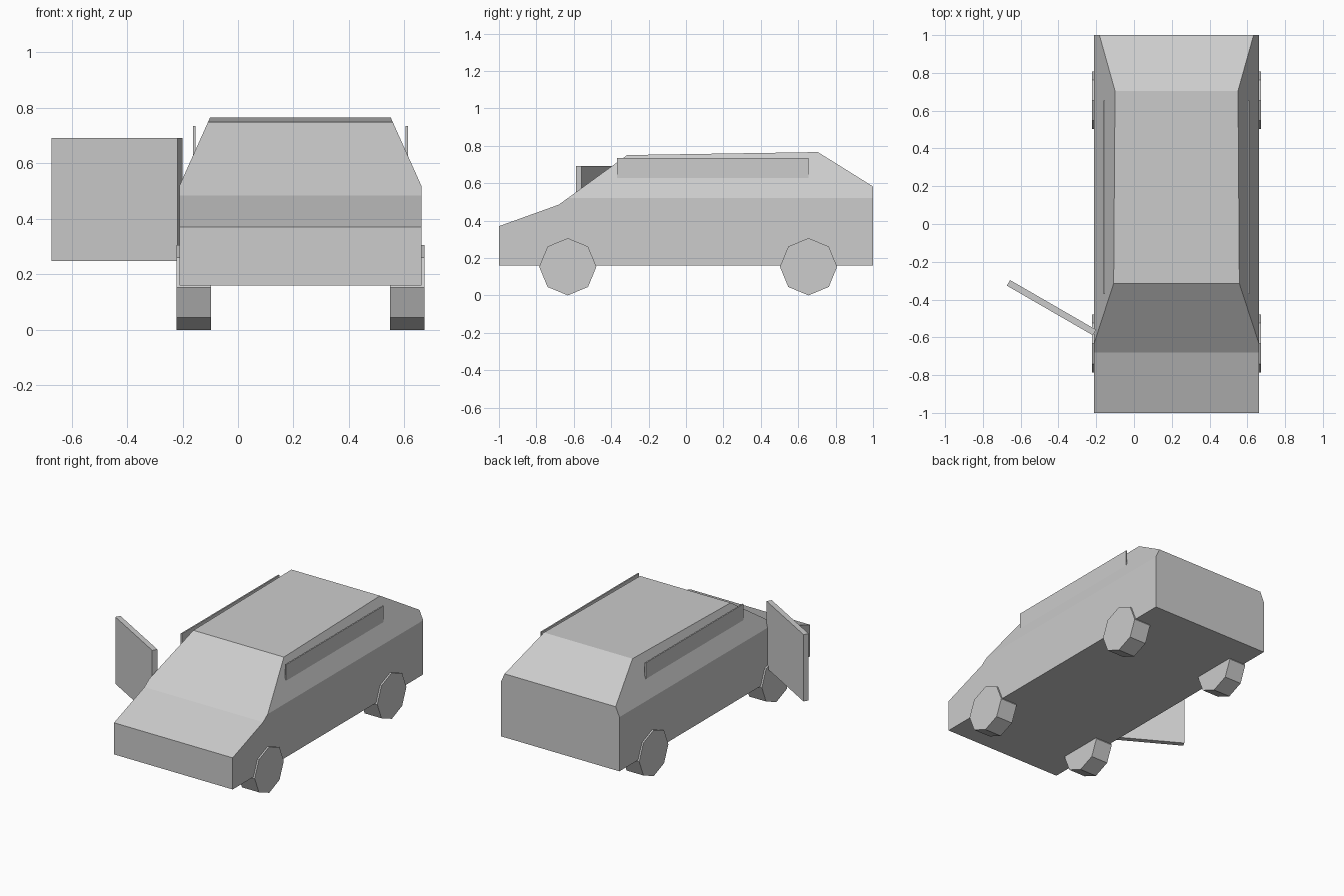
import bpy, bmesh, math
from mathutils import Matrix

if "Cube" in bpy.data.objects:
    bpy.data.objects.remove(bpy.data.objects["Cube"])

CX = 0.225  # centre line of the car body

grey = bpy.data.materials.new("plain grey")
grey.diffuse_color = (0.604, 0.604, 0.604, 1)
grey.use_nodes = True
grey.node_tree.nodes["Principled BSDF"].inputs["Base Color"].default_value = grey.diffuse_color


def finish(name, bm):
    bmesh.ops.recalc_face_normals(bm, faces=bm.faces[:])
    mesh = bpy.data.meshes.new(name)
    bm.to_mesh(mesh)
    bm.free()
    mesh.materials.append(grey)
    ob = bpy.data.objects.new(name, mesh)
    bpy.context.collection.objects.link(ob)
    return ob


def box(name, centre, size, angle=0):
    bm = bmesh.new()
    m = (Matrix.Translation(centre) @ Matrix.Rotation(angle, 4, 'Z')
         @ Matrix.Diagonal((*size, 1)))
    bmesh.ops.create_cube(bm, size=1, matrix=m)
    return finish(name, bm)


# Body: side profile extruded across the width
profile = [(-1, 0.16), (-1, 0.37), (-0.68, 0.485), (-0.315, 0.75),
           (0.705, 0.766), (1, 0.582), (1, 0.16)]
half = 0.436
bm = bmesh.new()
face = bm.faces.new([bm.verts.new((CX - half, y, z)) for y, z in profile])
ext = bmesh.ops.extrude_face_region(bm, geom=[face])
bmesh.ops.translate(bm, vec=(2 * half, 0, 0),
                    verts=[v for v in ext["geom"] if isinstance(v, bmesh.types.BMVert)])
# Lean the cabin sides inwards above the waistline
for s in (-1, 1):
    cut = bmesh.ops.bisect_plane(
        bm, geom=bm.verts[:] + bm.edges[:] + bm.faces[:],
        plane_co=(CX + s * half, 0, 0.52), plane_no=(s * 0.245, 0, 0.11),
        clear_outer=True)
    bmesh.ops.holes_fill(bm, edges=[e for e in bm.edges if e.is_boundary], sides=0)
finish("car_body", bm)

# Wheels: eight-sided, points on the axes
for side, s in (("left", -1), ("right", 1)):
    for end, y in (("front", -0.632), ("rear", 0.655)):
        bm = bmesh.new()
        m = (Matrix.Translation((CX + s * 0.385, y, 0.153))
             @ Matrix.Rotation(math.pi / 2, 4, 'Y'))
        bmesh.ops.create_cone(bm, cap_ends=True, segments=8, radius1=0.153,
                              radius2=0.153, depth=0.124, matrix=m)
        finish(f"{end}_{side}_wheel", bm)
    # Upright side window plate standing out of the sloping cabin side
    box(f"{side}_side_window", (CX + s * 0.383, 0.142, 0.665), (0.009, 1.024, 0.14))

# Open door swung forward on the left side
box("open_door", (-0.437, -0.443, 0.47), (0.526, 0.034, 0.444), math.radians(-30))
